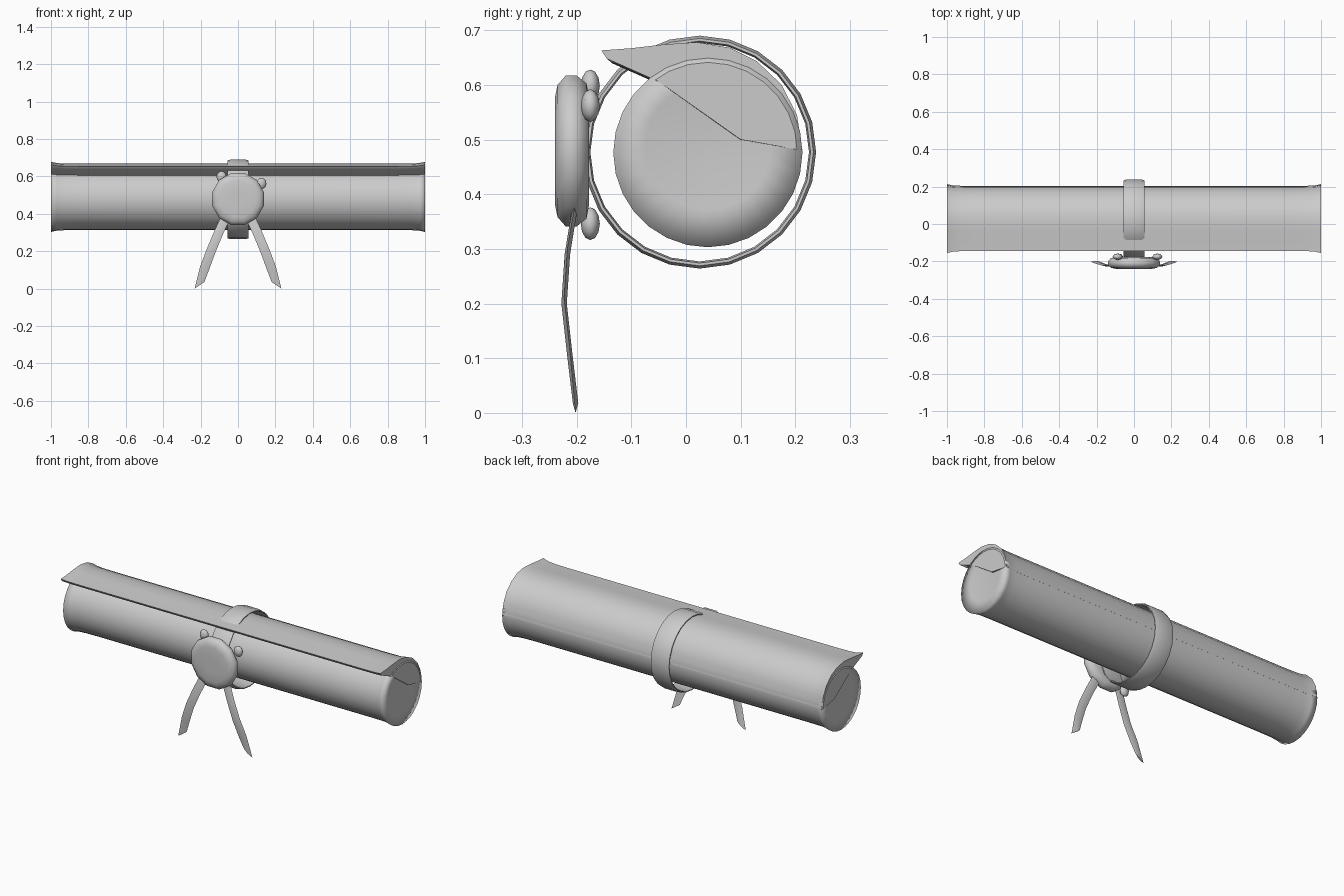
import bpy, bmesh, math
from math import pi, sin, cos
from mathutils import Matrix, Vector

if "Cube" in bpy.data.objects:
    bpy.data.objects.remove(bpy.data.objects["Cube"])

grey = bpy.data.materials.new("plain grey")
grey.use_nodes = True
grey.diffuse_color = (0.6, 0.6, 0.6, 1)
grey.node_tree.nodes["Principled BSDF"].inputs["Base Color"].default_value = (0.6, 0.6, 0.6, 1)


def finish(name, bm, angle=40):
    bmesh.ops.remove_doubles(bm, verts=bm.verts, dist=1e-5)
    bmesh.ops.recalc_face_normals(bm, faces=bm.faces)
    mesh = bpy.data.meshes.new(name)
    bm.to_mesh(mesh)
    bm.free()
    mesh.materials.append(grey)
    ob = bpy.data.objects.new(name, mesh)
    bpy.context.collection.objects.link(ob)
    bpy.ops.object.select_all(action='DESELECT')
    ob.select_set(True)
    bpy.context.view_layer.objects.active = ob
    bpy.ops.object.shade_smooth_by_angle(angle=math.radians(angle))
    return ob


def loft(name, rings, closed=False, angle=40):
    """Skin a list of equal-length point loops; cap the ends unless closed."""
    bm = bmesh.new()
    loops = [[bm.verts.new(p) for p in r] for r in rings]
    pairs = list(zip(loops, loops[1:])) + ([(loops[-1], loops[0])] if closed else [])
    for a, b in pairs:
        for i in range(len(a)):
            j = (i + 1) % len(a)
            bm.faces.new((a[i], a[j], b[j], b[i]))
    if not closed:
        bm.faces.new(loops[0])
        bm.faces.new(loops[-1])
    return finish(name, bm, angle)


def circle(cy, cz, r, n):
    return [(cy + r * cos(2 * pi * i / n), cz + r * sin(2 * pi * i / n)) for i in range(n)]


def section(x, pts, s):
    # cross-section scaled about the roll axis
    return [(x, 0.04 + (y - 0.04) * s, 0.49 + (z - 0.49) * s) for y, z in pts]


# Rolled paper body, flaring at both ends, with a shallow stepped cap
half = [(0.0, 0.945), (0.85, 0.945), (0.93, 0.95), (0.97, 0.965), (1.0, 1.0)]
roll = circle(0.04, 0.476, 0.173, 28)
core = circle(0.04, 0.487, 0.115, 28)
right = [section(x, roll, s) for x, s in half]
right += [section(0.994, core, 1), section(0.988, core, 0.3)]
left = [[(-x, y, z) for x, y, z in r] for r in right[:0:-1]]
loft("rolled_paper", left + right, angle=110)

# Outer sheet wrapping over the top and ending in a loose flap
sheet = [(-0.155, 0.663), (-0.1, 0.667), (-0.04, 0.674), (0.02, 0.678), (0.08, 0.668),
         (0.13, 0.643), (0.175, 0.6), (0.203, 0.545), (0.213, 0.48),
         (0.1, 0.5), (-0.05, 0.606), (-0.145, 0.648)]
right = [section(x * 0.999, sheet, s) for x, s in half]
left = [[(-x, y, z) for x, y, z in r] for r in right[:0:-1]]
loft("loose_sheet", left + right, angle=35)

# Band around the middle, with rounded outer edges
band = [(-0.057, 0.203), (-0.057, 0.208), (-0.04, 0.213), (0.04, 0.213),
        (0.057, 0.208), (0.057, 0.203), (0.04, 0.2), (-0.04, 0.2)]
rings = []
for k in range(24):
    a = 2 * pi * k / 24
    rings.append([(x, 0.025 + r * cos(a), 0.477 + r * sin(a)) for x, r in band])
loft("band", rings, closed=True, angle=50)

# Round seal with a softened rim
rings = []
for y, r in [(-0.177, 0.1), (-0.182, 0.128), (-0.2, 0.143), (-0.22, 0.143),
             (-0.235, 0.125), (-0.24, 0.1), (-0.24, 0.04)]:
    rings.append([(r * sin(2 * pi * (i + 0.5) / 12), y, 0.479 + r * cos(2 * pi * (i + 0.5) / 12))
                  for i in range(12)])
loft("seal", rings, angle=60)

# Drops of wax behind the rim of the seal
for i, (x, z) in enumerate([(-0.088, 0.598), (0.125, 0.562), (-0.085, 0.346)]):
    bm = bmesh.new()
    bmesh.ops.create_uvsphere(bm, u_segments=8, v_segments=6, radius=0.03)
    bmesh.ops.scale(bm, vec=Vector((0.9, 0.58, 1)), verts=bm.verts)
    bmesh.ops.translate(bm, vec=Vector((x, -0.175, z)), verts=bm.verts)
    finish("wax_drop_%d" % (i + 1), bm, 80)

# Two curved ribbon tails with slanted tips: (inner x, outer x, inner z, outer z, y)
tail = [(0.035, 0.085, 0.39, 0.4, -0.2), (0.085, 0.13, 0.28, 0.3, -0.217),
        (0.122, 0.168, 0.19, 0.21, -0.223), (0.155, 0.202, 0.1, 0.12, -0.213),
        (0.18, 0.232, 0.035, 0.0, -0.202)]
for side, name in ((1, "left_ribbon_tail"), (-1, "right_ribbon_tail")):
    rings = []
    for xi, xo, zi, zo, y in tail:
        xm, zm = (xi + xo) / 2, (zi + zo) / 2
        rings.append([(side * xi, y, zi), (side * xm, y - 0.005, zm), (side * xo, y, zo),
                      (side * xm, y + 0.005, zm)])
    loft(name, rings, angle=50)
